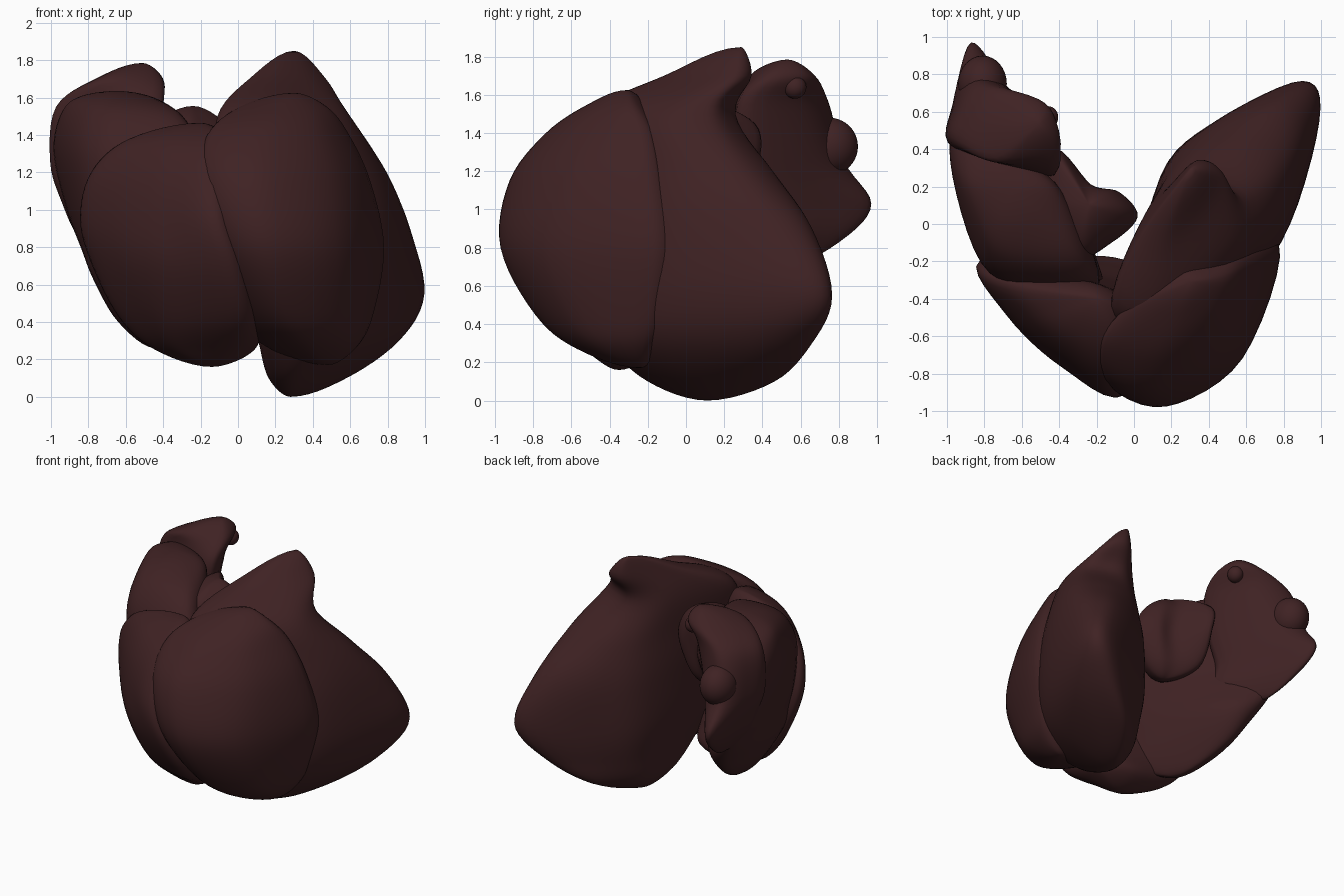
import bpy, bmesh, math
from mathutils import Vector

mat = bpy.data.materials.new("dark_liver_red")
mat.diffuse_color = (0.05, 0.016, 0.017, 1)


def spline(p0, p1, p2, p3, t):
    return 0.5 * (2 * p1 + (p2 - p0) * t + (2 * p0 - 5 * p1 + 4 * p2 - p3) * t * t
                  + (3 * p1 - p0 - 3 * p2 + p3) * t ** 3)


def finish(name, bm):
    bmesh.ops.recalc_face_normals(bm, faces=bm.faces)
    for f in bm.faces:
        f.smooth = True
    me = bpy.data.meshes.new(name)
    bm.to_mesh(me)
    bm.free()
    me.materials.append(mat)
    ob = bpy.data.objects.new(name, me)
    bpy.context.collection.objects.link(ob)
    return ob


def lobe(name, bottom, slices, top, around=6, up=6):
    """Smooth closed loft: pole point, outline slices (z, x, y, x, y, ...), pole point."""
    rings = []
    for s in slices:
        pts = [Vector((s[i], s[i + 1], s[0])) for i in range(1, len(s), 2)]
        n = len(pts)
        rings.append([spline(pts[i - 1], pts[i], pts[(i + 1) % n], pts[(i + 2) % n], k / around)
                      for i in range(n) for k in range(around)])
    n = len(rings[0])

    def ghost(ring, pole):  # mirrored ring beyond a pole gives a rounded end
        return [Vector((2 * pole.x - p.x, 2 * pole.y - p.y, p.z)) for p in ring]
    b, t = Vector(bottom), Vector(top)
    rows = [ghost(rings[0], b), [b] * n] + rings + [[t] * n, ghost(rings[-1], t)]
    bm = bmesh.new()
    grid = []
    for r in range(1, len(rows) - 2):
        for k in range(up):
            if r == 1 and k == 0:
                continue
            grid.append([bm.verts.new(spline(rows[r - 1][j], rows[r][j], rows[r + 1][j],
                                             rows[r + 2][j], k / up)) for j in range(n)])
    vb, vt = bm.verts.new(b), bm.verts.new(t)
    for j in range(n):
        k = (j + 1) % n
        bm.faces.new((vb, grid[0][k], grid[0][j]))
        bm.faces.new((vt, grid[-1][j], grid[-1][k]))
        for g, h in zip(grid, grid[1:]):
            bm.faces.new((g[j], g[k], h[k], h[j]))
    return finish(name, bm)


def blob(name, centre, radii):
    bm = bmesh.new()
    bmesh.ops.create_uvsphere(bm, u_segments=32, v_segments=20, radius=1)
    ob = finish(name, bm)
    ob.location, ob.scale = centre, radii
    return ob


# large rear right lobe: hooked peak on top, broad low tip at the back
lobe("right_rear_lobe", (0.28, 0.11, 0.0), [
    (0.1, 0.17, -0.08, 0.3, -0.2, 0.5, 0.0, 0.58, 0.28, 0.5, 0.46, 0.36, 0.39, 0.2, 0.2),
    (0.3, 0.12, -0.3, 0.4, -0.4, 0.69, -0.1, 0.86, 0.42, 0.76, 0.66, 0.42, 0.5, 0.18, 0.25),
    (0.55, 0.05, -0.4, 0.4, -0.5, 0.78, -0.1, 0.99, 0.55, 0.9, 0.765, 0.46, 0.56, 0.15, 0.27),
    (0.9, -0.02, -0.5, 0.35, -0.5, 0.77, -0.1, 0.92, 0.44, 0.78, 0.66, 0.4, 0.52, 0.13, 0.22),
    (1.2, -0.1, -0.5, 0.3, -0.5, 0.7, -0.1, 0.79, 0.28, 0.6, 0.45, 0.32, 0.39, 0.11, 0.14),
    (1.5, -0.11, -0.4, 0.15, -0.5, 0.54, -0.15, 0.59, 0.11, 0.45, 0.22, 0.27, 0.25, 0.07, 0.07),
    (1.7, 0.06, -0.05, 0.17, -0.11, 0.38, 0.06, 0.47, 0.24, 0.41, 0.33, 0.3, 0.32, 0.14, 0.12),
], (0.3, 0.29, 1.85))

# bulging front right lobe
lobe("right_front_lobe", (0.48, -0.24, 0.17), [
    (0.27, 0.16, -0.3, 0.2, -0.46, 0.37, -0.57, 0.57, -0.44, 0.63, -0.2, 0.4, -0.15),
    (0.45, 0.05, -0.35, 0.03, -0.62, 0.25, -0.79, 0.58, -0.6, 0.72, -0.15, 0.4, -0.2),
    (0.8, -0.05, -0.45, -0.1, -0.82, 0.18, -0.97, 0.58, -0.72, 0.775, -0.11, 0.35, -0.2),
    (1.15, -0.1, -0.5, -0.18, -0.8, 0.13, -0.92, 0.54, -0.66, 0.7, -0.15, 0.3, -0.2),
    (1.4, -0.1, -0.5, -0.14, -0.66, 0.15, -0.73, 0.46, -0.55, 0.59, -0.2, 0.3, -0.2),
    (1.55, 0.02, -0.4, 0.06, -0.49, 0.24, -0.51, 0.4, -0.42, 0.47, -0.27, 0.25, -0.22),
], (0.3, -0.31, 1.625))

# front left lobe
lobe("left_front_lobe", (-0.14, -0.35, 0.16), [
    (0.25, 0.08, -0.28, 0.0, -0.5, -0.25, -0.48, -0.37, -0.4, -0.43, -0.25, -0.15, -0.18),
    (0.42, 0.1, -0.33, 0.05, -0.72, -0.3, -0.64, -0.5, -0.47, -0.62, -0.2, -0.2, -0.2),
    (0.7, 0.05, -0.4, 0.0, -0.88, -0.36, -0.76, -0.63, -0.5, -0.76, -0.18, -0.22, -0.26),
    (0.95, 0.02, -0.43, -0.08, -0.91, -0.4, -0.75, -0.68, -0.49, -0.825, -0.2, -0.25, -0.28),
    (1.2, 0.0, -0.45, -0.1, -0.8, -0.37, -0.7, -0.62, -0.5, -0.77, -0.26, -0.25, -0.3),
    (1.38, -0.05, -0.45, -0.11, -0.63, -0.32, -0.58, -0.47, -0.48, -0.57, -0.33, -0.22, -0.32),
], (-0.2, -0.4, 1.465))

# side left lobe
lobe("left_side_lobe", (-0.44, -0.05, 0.26), [
    (0.4, -0.24, -0.3, -0.4, -0.32, -0.55, -0.22, -0.64, 0.03, -0.59, 0.3, -0.46, 0.2),
    (0.62, -0.18, -0.35, -0.45, -0.36, -0.7, -0.22, -0.77, 0.15, -0.69, 0.5, -0.46, 0.38),
    (0.8, -0.16, -0.35, -0.5, -0.36, -0.74, -0.23, -0.84, 0.22, -0.77, 0.59, -0.44, 0.3),
    (1.0, -0.18, -0.34, -0.52, -0.36, -0.79, -0.22, -0.91, 0.28, -0.85, 0.62, -0.42, 0.2),
    (1.3, -0.2, -0.28, -0.52, -0.34, -0.82, -0.2, -0.98, 0.33, -0.9, 0.58, -0.4, 0.15),
    (1.5, -0.3, -0.16, -0.55, -0.22, -0.79, -0.12, -0.95, 0.27, -0.85, 0.47, -0.42, 0.22),
    (1.6, -0.47, 0.03, -0.6, -0.04, -0.74, 0.01, -0.86, 0.22, -0.75, 0.35, -0.48, 0.22),
], (-0.65, 0.17, 1.635))

# rear left lobe with a low pointed tip
lobe("left_rear_lobe", (-0.72, 0.56, 0.72), [
    (0.85, -0.82, 0.4, -0.84, 0.65, -0.81, 0.83, -0.7, 0.68, -0.5, 0.3),
    (1.03, -0.9, 0.4, -0.92, 0.72, -0.87, 0.97, -0.72, 0.78, -0.5, 0.3),
    (1.25, -0.96, 0.4, -0.97, 0.64, -0.87, 0.83, -0.64, 0.69, -0.46, 0.27),
    (1.55, -0.93, 0.4, -0.93, 0.6, -0.79, 0.75, -0.53, 0.62, -0.42, 0.27),
    (1.7, -0.72, 0.34, -0.75, 0.52, -0.62, 0.67, -0.45, 0.62, -0.42, 0.4),
], (-0.51, 0.53, 1.785))

# small round growths on the rear left lobe
blob("round_sac", (-0.81, 0.75, 1.33), (0.13, 0.15, 0.15))
blob("small_knob", (-0.46, 0.57, 1.64), (0.055, 0.06, 0.06))

# inner flap in the mouth of the hollow, joined to the left lobes
lobe("inner_flap", (-0.22, 0.06, 0.92), [
    (1.02, -0.08, 0.03, -0.13, 0.13, -0.24, 0.17, -0.4, 0.24, -0.42, 0.08, -0.3, -0.1, -0.16, -0.07),
    (1.25, 0.02, 0.04, -0.08, 0.17, -0.22, 0.2, -0.4, 0.38, -0.45, 0.1, -0.3, -0.17, -0.12, -0.1),
    (1.45, -0.06, 0.06, -0.12, 0.16, -0.25, 0.21, -0.41, 0.36, -0.45, 0.1, -0.3, -0.13, -0.17, -0.07),
], (-0.24, 0.1, 1.555))
